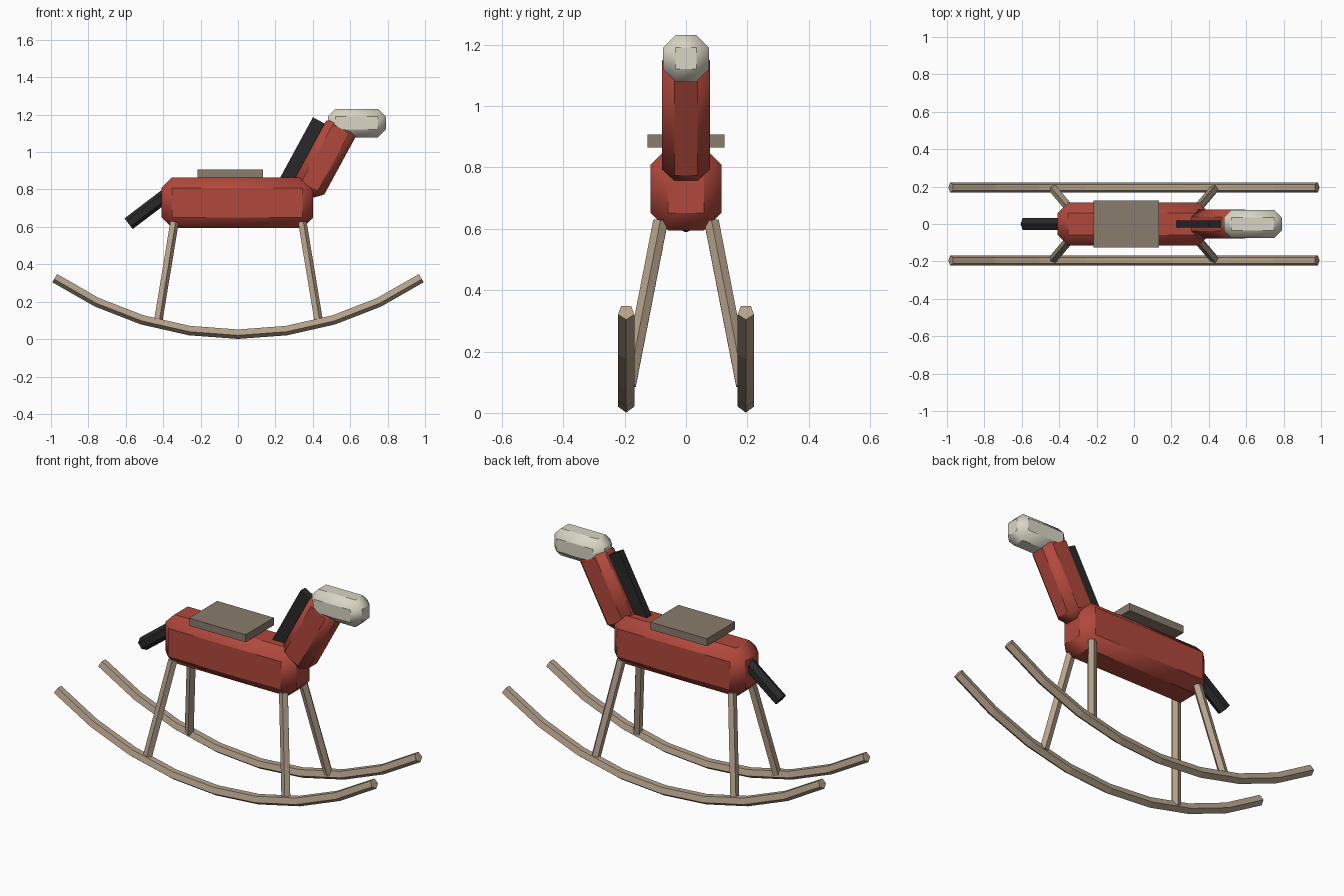
import bpy, bmesh, math
from mathutils import Vector

if "Cube" in bpy.data.objects:
    bpy.data.objects.remove(bpy.data.objects["Cube"])


def material(name, rgb):
    m = bpy.data.materials.new(name)
    m.diffuse_color = (*rgb, 1)
    m.use_nodes = True
    m.node_tree.nodes["Principled BSDF"].inputs["Base Color"].default_value = m.diffuse_color
    return m


RED = material("red_paint", (0.44, 0.065, 0.045))
CREAM = material("cream_paint", (0.70, 0.67, 0.56))
BLACK = material("black_hair", (0.022, 0.022, 0.024))
WOOD = material("wood", (0.46, 0.36, 0.26))
SADDLE = material("saddle_cloth", (0.25, 0.20, 0.15))


def add_object(name, bm, mat):
    bmesh.ops.recalc_face_normals(bm, faces=bm.faces)
    me = bpy.data.meshes.new(name)
    bm.to_mesh(me)
    bm.free()
    me.materials.append(mat)
    ob = bpy.data.objects.new(name, me)
    bpy.context.collection.objects.link(ob)
    return ob


def block(name, loc, size, mat, tilt=0, chamfer=0):
    """Box, optionally chamfered and leaning towards +x."""
    bm = bmesh.new()
    bmesh.ops.create_cube(bm, size=1)
    bmesh.ops.scale(bm, vec=size, verts=bm.verts)
    if chamfer:
        bmesh.ops.bevel(bm, geom=bm.edges[:], offset=chamfer, segments=1,
                        affect='EDGES', profile=0.5)
    ob = add_object(name, bm, mat)
    ob.location = loc
    ob.rotation_euler.y = math.radians(tilt)
    if chamfer:
        bpy.ops.object.select_all(action='DESELECT')
        ob.select_set(True)
        bpy.context.view_layer.objects.active = ob
        bpy.ops.object.shade_smooth_by_angle(angle=math.radians(40))
    return ob


def rod(name, path, radius, sides, mat, mirror=False):
    """Flat-sided rod swept along a path, optionally mirrored across y."""
    pts = [Vector(p) for p in path]
    bm = bmesh.new()
    rings = []
    for i, p in enumerate(pts):
        t = (pts[min(i + 1, len(pts) - 1)] - pts[max(i - 1, 0)]).normalized()
        side = (Vector((0, 1, 0)) - t * t.y).normalized()
        up = t.cross(side)
        angles = [-math.pi / 2 + 2 * math.pi * k / sides for k in range(sides)]
        rings.append([bm.verts.new(p + radius * (side * math.cos(a) + up * math.sin(a)))
                      for a in angles])
    for a, b in zip(rings, rings[1:]):
        for k in range(sides):
            n = (k + 1) % sides
            bm.faces.new((a[k], a[n], b[n], b[k]))
    bm.faces.new(rings[0])
    bm.faces.new(rings[-1])
    ob = add_object(name, bm, mat)
    if mirror:
        mod = ob.modifiers.new("mirror", 'MIRROR')
        mod.use_axis = (False, True, False)
    return ob


# Rockers: eight straight segments along an arc
R = 1.75
arc = [math.radians(8.5 * k) for k in range(-4, 5)]
rod("rockers", [(R * math.sin(a) , 0.195, 0.029 + R * (1 - math.cos(a))) for a in arc],
    0.028, 5, WOOD, mirror=True)

# Splayed legs
for name, s in (("front_legs", 1), ("back_legs", -1)):
    rod(name, [(s * 0.43, 0.187, 0.09), (s * 0.342, 0.083, 0.625)], 0.025, 5, WOOD, mirror=True)

# Body, neck and head
block("body", (-0.003, 0, 0.73), (0.81, 0.23, 0.27), RED, chamfer=0.056)
block("neck", (0.466, 0, 0.97), (0.18, 0.155, 0.43), RED, tilt=28.5, chamfer=0.04)
block("head", (0.635, 0, 1.155), (0.31, 0.15, 0.152), CREAM, chamfer=0.041)

# Mane, saddle and tail
block("mane", (0.339, 0, 0.992), (0.077, 0.04, 0.40), BLACK, tilt=28.5)
block("saddle", (-0.041, 0, 0.886), (0.35, 0.25, 0.042), SADDLE)
rod("tail", [(-0.36, 0, 0.788), (-0.585, 0, 0.617)], 0.036, 6, BLACK)
